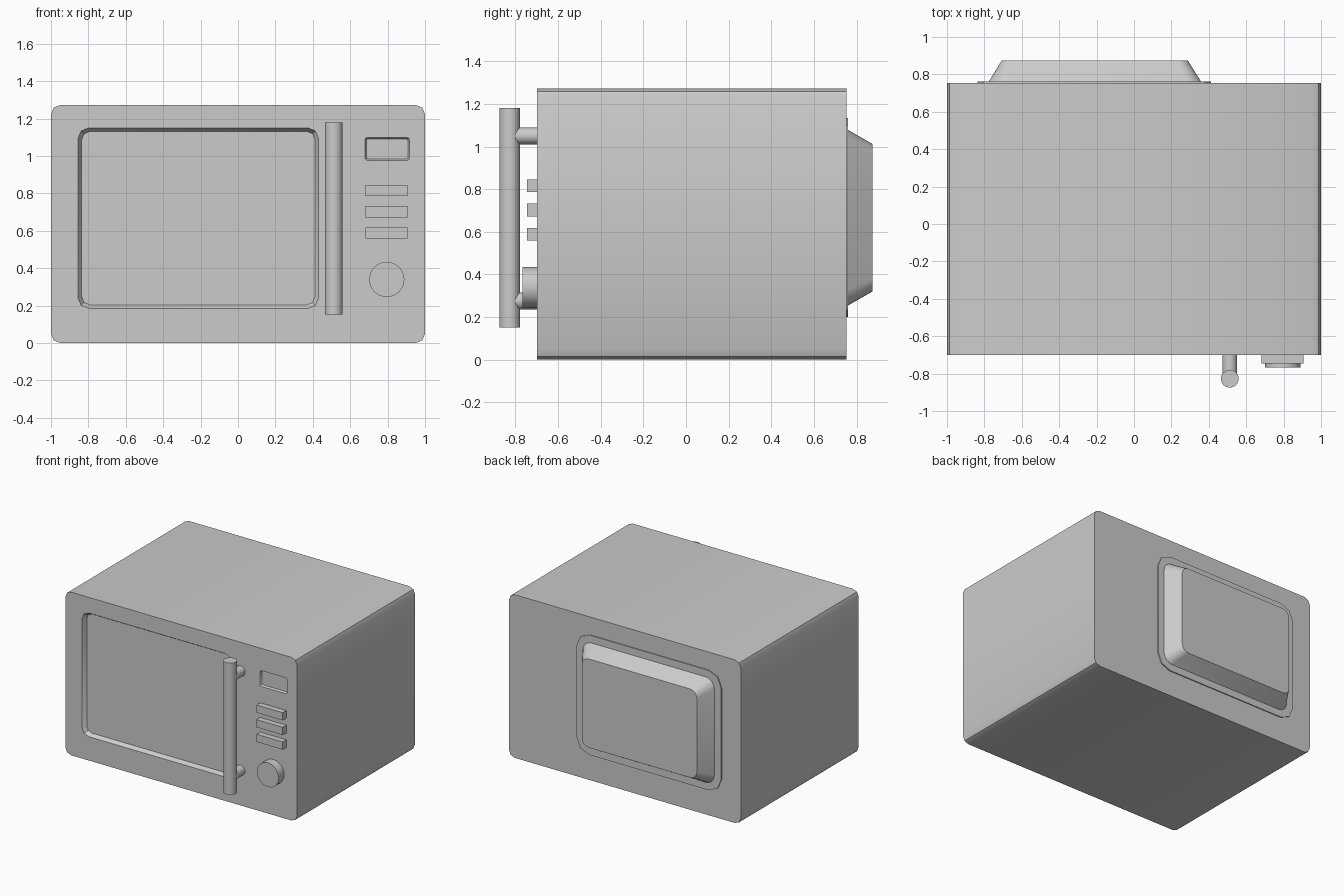
import bpy, bmesh, math
from mathutils import Matrix, Vector

if "Cube" in bpy.data.objects:
    bpy.data.objects.remove(bpy.data.objects["Cube"])

grey = bpy.data.materials.new("light_grey")
grey.diffuse_color = (0.6, 0.6, 0.6, 1)
grey.use_nodes = True
grey.node_tree.nodes["Principled BSDF"].inputs["Base Color"].default_value = grey.diffuse_color


def finish(name, bm):
    bmesh.ops.recalc_face_normals(bm, faces=bm.faces[:])
    me = bpy.data.meshes.new(name)
    bm.to_mesh(me)
    bm.free()
    me.materials.append(grey)
    ob = bpy.data.objects.new(name, me)
    bpy.context.collection.objects.link(ob)
    return ob


def smooth(ob):
    bpy.ops.object.select_all(action='DESELECT')
    ob.select_set(True)
    bpy.context.view_layer.objects.active = ob
    bpy.ops.object.shade_smooth_by_angle(angle=math.radians(30))


def outline(x0, x1, z0, z1, r, segs):
    """Rounded rectangle in the xz plane."""
    if r == 0:
        return [(x0, z0), (x1, z0), (x1, z1), (x0, z1)]
    pts = []
    centres = [(x1 - r, z1 - r), (x0 + r, z1 - r), (x0 + r, z0 + r), (x1 - r, z0 + r)]
    for k, (cx, cz) in enumerate(centres):
        for i in range(segs + 1):
            a = (k + i / segs) * math.pi / 2
            pts.append((cx + r * math.cos(a), cz + r * math.sin(a)))
    return pts


def loft(name, sections, segs=2):
    """Closed solid through rounded rectangles (y, x0, x1, z0, z1, radius)."""
    bm = bmesh.new()
    rings = [[bm.verts.new((x, s[0], z)) for x, z in outline(*s[1:], segs)]
             for s in sections]
    n = len(rings[0])
    for a, b in zip(rings, rings[1:]):
        for i in range(n):
            j = (i + 1) % n
            bm.faces.new((a[i], a[j], b[j], b[i]))
    bm.faces.new(rings[0])
    bm.faces.new(rings[-1])
    return finish(name, bm)


def rod(name, a, b, r, sides=16):
    """Cylinder from point a to point b."""
    a, b = Vector(a), Vector(b)
    d = b - a
    bm = bmesh.new()
    bmesh.ops.create_cone(bm, cap_ends=True, segments=sides, radius1=r, radius2=r,
                          depth=d.length)
    rot = Vector((0, 0, 1)).rotation_difference(d).to_matrix().to_4x4()
    bm.transform(Matrix.Translation((a + b) / 2) @ rot)
    ob = finish(name, bm)
    smooth(ob)
    return ob


FRONT, BACK = -0.70, 0.753

# Casing
casing = loft("casing", [(FRONT, -1, 1, 0, 1.273, 0.05), (BACK, -1, 1, 0, 1.273, 0.05)])

# Sloped recesses for the door window and the display
cutters = [
    loft("window_cutter", [(FRONT - 0.03, -0.874, 0.449, 0.168, 1.168, 0.065),
                           (FRONT + 0.03, -0.836, 0.412, 0.204, 1.132, 0.045)]),
    loft("display_cutter", [(FRONT - 0.015, 0.669, 0.925, 0.969, 1.107, 0.018),
                            (FRONT + 0.015, 0.687, 0.909, 0.984, 1.092, 0.010)]),
]
for c in cutters:
    c.hide_render = True
    mod = casing.modifiers.new("recess", 'BOOLEAN')
    mod.operation = 'DIFFERENCE'
    mod.solver = 'EXACT'
    mod.object = c
    bpy.context.view_layer.objects.active = casing
    bpy.ops.object.modifier_apply(modifier=mod.name)
    bpy.data.objects.remove(c)
smooth(casing)

# Rear flange and tapered housing
smooth(loft("rear_flange", [(BACK - 0.02, -0.836, 0.412, 0.2, 1.134, 0.11),
                            (BACK + 0.008, -0.836, 0.412, 0.2, 1.134, 0.11)]))
smooth(loft("rear_housing", [(BACK, -0.782, 0.364, 0.25, 1.082, 0.075),
                             (0.875, -0.707, 0.287, 0.32, 1.012, 0.06)], 4))

# Door handle and its posts
rod("handle", (0.512, -0.827, 0.152), (0.512, -0.827, 1.18), 0.048)
for label, z in (("upper", 1.05), ("lower", 0.276)):
    rod(label + "_handle_post", (0.512, -0.827, z), (0.512, FRONT + 0.01, z), 0.04)

# Control buttons and dial
for i, z in enumerate((0.816, 0.702, 0.588)):
    loft(f"button_{i + 1}", [(-0.745, 0.681, 0.907, z - 0.03, z + 0.03, 0),
                             (FRONT + 0.01, 0.681, 0.907, z - 0.03, z + 0.03, 0)])
rod("dial", (0.795, -0.768, 0.34), (0.795, FRONT + 0.01, 0.34), 0.095)
